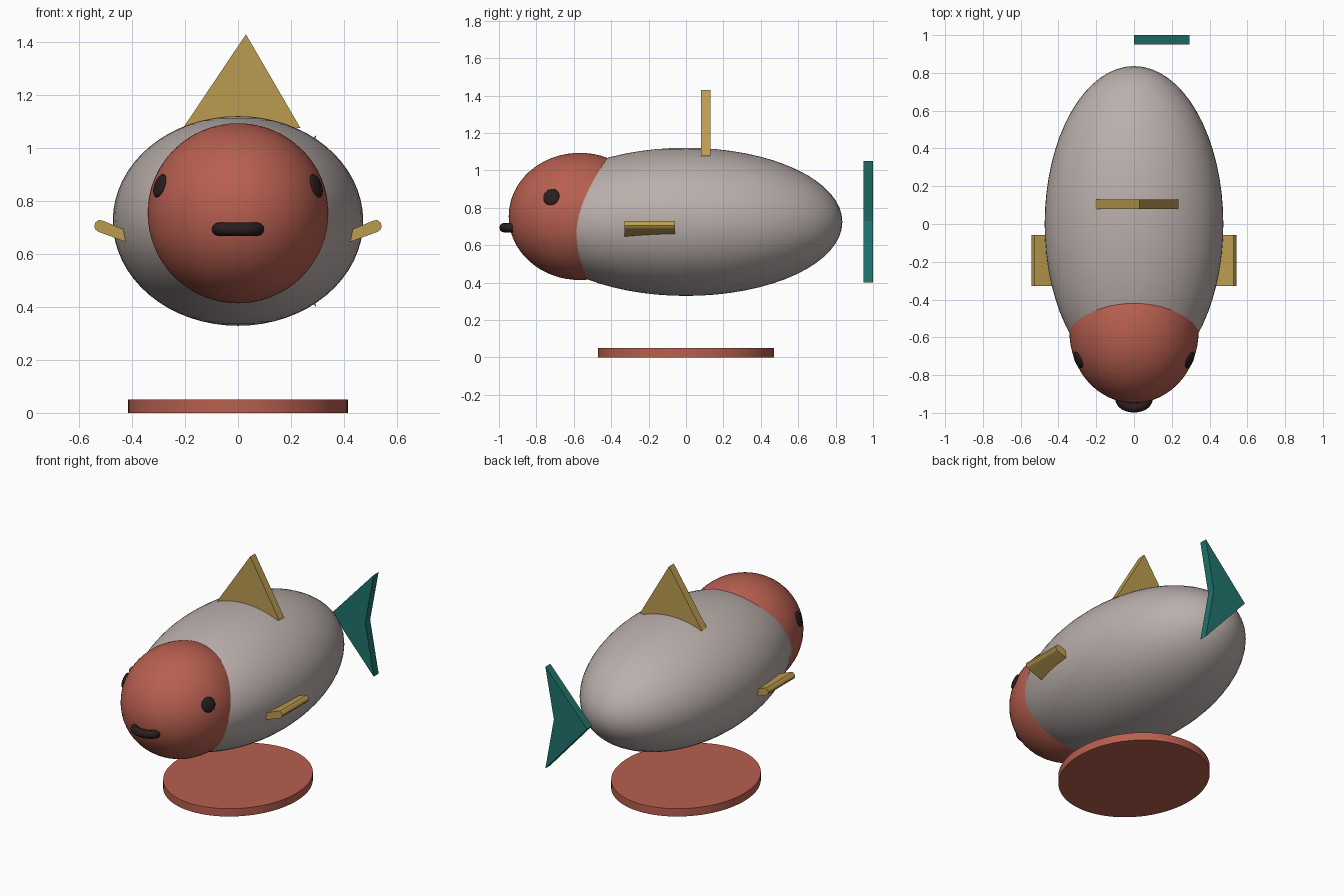
import bpy, bmesh, math
from mathutils import Vector

if "Cube" in bpy.data.objects:
    bpy.data.objects.remove(bpy.data.objects["Cube"])


def material(name, rgb):
    m = bpy.data.materials.new(name)
    m.diffuse_color = (*rgb, 1)
    m.use_nodes = True
    m.node_tree.nodes["Principled BSDF"].inputs["Base Color"].default_value = m.diffuse_color
    return m


GREY = material("warm_grey", (0.49, 0.43, 0.41))
RED = material("brick_red", (0.48, 0.115, 0.08))
GOLD = material("mustard", (0.50, 0.335, 0.08))
TEAL = material("teal", (0.015, 0.17, 0.15))
DARK = material("dark_brown", (0.022, 0.013, 0.013))


def finish(ob, name, mat, smooth=True):
    ob.name = name
    ob.data.materials.clear()
    ob.data.materials.append(mat)
    if smooth:
        bpy.ops.object.select_all(action="DESELECT")
        ob.select_set(True)
        bpy.context.view_layer.objects.active = ob
        bpy.ops.object.shade_smooth_by_angle(angle=math.radians(35))
    return ob


def ellipsoid(name, centre, radii, mat, axis=(0, 0, 1), segments=64, rings=32):
    bpy.ops.mesh.primitive_uv_sphere_add(segments=segments, ring_count=rings, radius=1, location=centre)
    ob = bpy.context.object
    ob.scale = radii
    ob.rotation_euler = Vector(axis).to_track_quat("Z", "Y").to_euler()
    return finish(ob, name, mat)


def plate(name, profile, y0, y1, mat, smooth=False):
    """Extrude an x-z outline along y."""
    bm = bmesh.new()
    face = bm.faces.new([bm.verts.new((x, y0, z)) for x, z in profile])
    out = bmesh.ops.extrude_face_region(bm, geom=[face])
    bmesh.ops.translate(bm, vec=(0, y1 - y0, 0),
                        verts=[v for v in out["geom"] if isinstance(v, bmesh.types.BMVert)])
    bmesh.ops.recalc_face_normals(bm, faces=bm.faces)
    me = bpy.data.meshes.new(name)
    bm.to_mesh(me)
    bm.free()
    ob = bpy.data.objects.new(name, me)
    bpy.context.collection.objects.link(ob)
    return finish(ob, name, mat, smooth)


# Body and head
ellipsoid("body", (0, 0, 0.725), (0.473, 0.836, 0.396), GREY)
head_c, head_r = Vector((0, -0.568, 0.754)), Vector((0.342, 0.38, 0.34))
ellipsoid("head", head_c, head_r, RED)

# Flattened eyes lying on the head surface
for side, label in ((1, "right"), (-1, "left")):
    pos = Vector((0.295 * side, -0.72, 0.858))
    normal = Vector([(p - c) / r ** 2 for p, c, r in zip(pos, head_c, head_r)])
    ellipsoid(label + "_eye", pos, (0.046, 0.046, 0.014), DARK, normal, 24, 12)

# Mouth: bowed tube with rounded ends
curve = bpy.data.curves.new("mouth", "CURVE")
curve.dimensions = "3D"
curve.bevel_depth = 0.025
curve.bevel_resolution = 4
curve.use_fill_caps = True
steps = 20
spline = curve.splines.new("POLY")
spline.points.add(steps)
for i, p in enumerate(spline.points):
    t = math.pi * i / steps
    p.co = (0.074 * math.cos(t), -0.926 - 0.047 * math.sin(t), 0.694, 1)
mouth = bpy.data.objects.new("mouth", curve)
bpy.context.collection.objects.link(mouth)
bpy.ops.object.select_all(action="DESELECT")
mouth.select_set(True)
bpy.context.view_layer.objects.active = mouth
bpy.ops.object.convert(target="MESH")
finish(bpy.context.object, "mouth", DARK)

# Top fin and forked tail
plate("top_fin", [(-0.205, 1.08), (0.236, 1.076), (0.03, 1.43)], 0.08, 0.13, GOLD)
plate("tail", [(0, 0.73), (0.295, 0.40), (0.235, 0.73), (0.295, 1.05)], 0.95, 1.0, TEAL)

# Side fins with rounded tips
fin = [(0.36, 0.622), (0.527, 0.684), (0.538, 0.692), (0.543, 0.705),
       (0.538, 0.72), (0.526, 0.729), (0.51, 0.726), (0.36, 0.662)]
for side, label in ((1, "right"), (-1, "left")):
    plate(label + "_fin", [(side * x, z) for x, z in fin], -0.328, -0.058, GOLD, True)

# Oval base
bpy.ops.mesh.primitive_cylinder_add(vertices=96, radius=1, depth=0.05, location=(0, 0, 0.025))
bpy.context.object.scale = (0.415, 0.47, 1)
finish(bpy.context.object, "base", RED)
